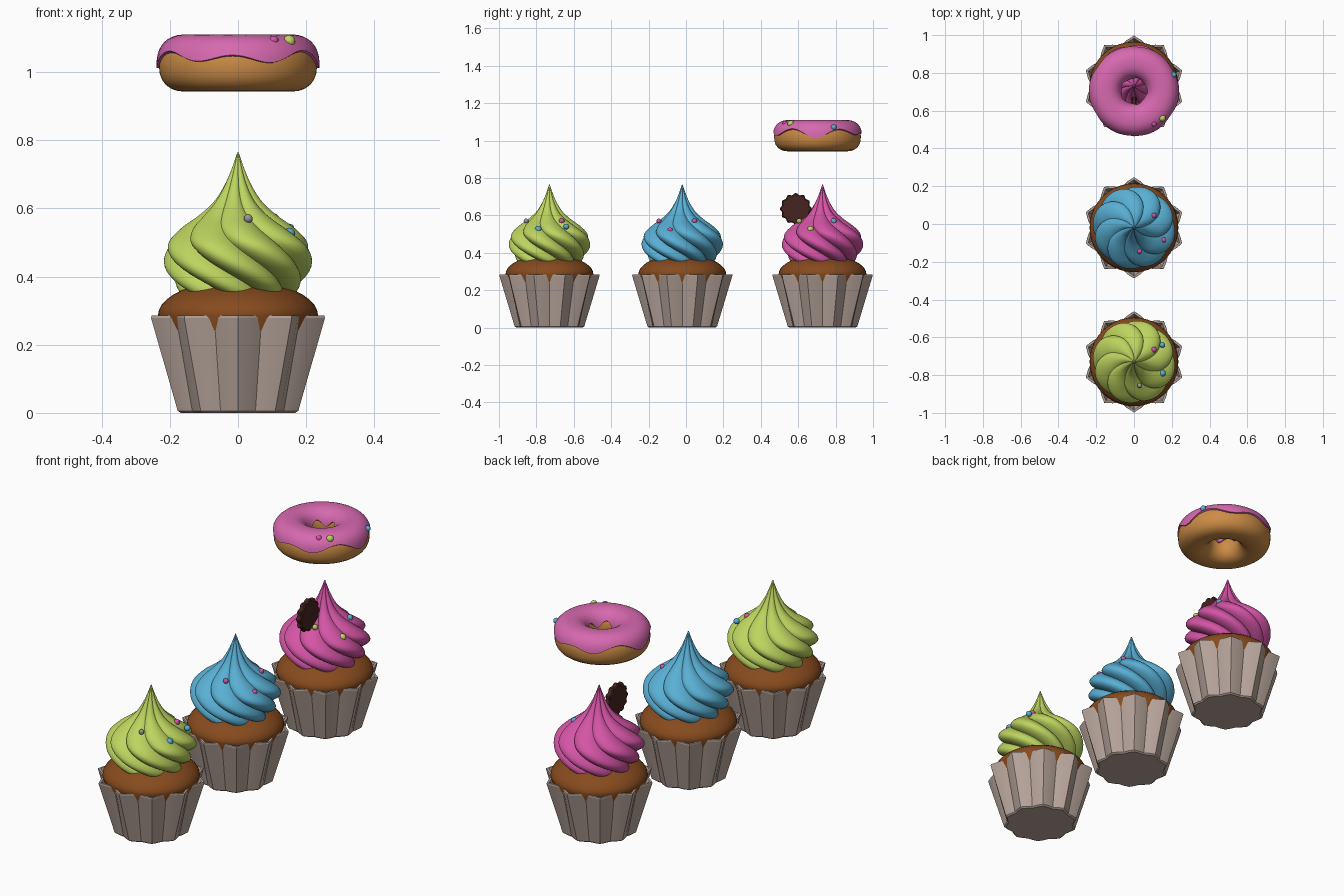
import bpy, bmesh
from math import sin, cos, pi, radians, copysign
from mathutils import Matrix

if "Cube" in bpy.data.objects:
    bpy.data.objects.remove(bpy.data.objects["Cube"])

def material(name, rgb):
    m = bpy.data.materials.new(name)
    m.diffuse_color = (*rgb, 1)
    m.use_nodes = True
    m.node_tree.nodes["Principled BSDF"].inputs["Base Color"].default_value = m.diffuse_color
    return m

GREEN = material("lime", (.51, .66, .115))
BLUE = material("blue", (.10, .43, .66))
PINK = material("pink", (.66, .09, .38))
GREY = material("grey", (.3, .3, .3))
ICING = material("icing", (.68, .14, .43))
DOUGH = material("dough", (.60, .26, .06))
CAKE = material("cake", (.24, .07, .013))
PAPER = material("paper", (.48, .38, .33))
COOKIE = material("cookie", (.06, .017, .013))

def finish(bm, name, mat, loc, angle):
    bmesh.ops.recalc_face_normals(bm, faces=bm.faces)
    me = bpy.data.meshes.new(name)
    bm.to_mesh(me)
    bm.free()
    ob = bpy.data.objects.new(name, me)
    bpy.context.collection.objects.link(ob)
    ob.location = loc
    me.materials.append(mat)
    bpy.ops.object.select_all(action='DESELECT')
    ob.select_set(True)
    bpy.context.view_layer.objects.active = ob
    bpy.ops.object.shade_smooth_by_angle(angle=radians(angle))
    return ob

def rings(name, mat, loc, rows, cols, point, caps=True, loop=False, angle=40):
    """Skin of stacked rings; point(row, angle) gives (radius, z, twist)."""
    bm = bmesh.new()
    grid = []
    for i in range(rows):
        ring = []
        for j in range(cols):
            a = 2 * pi * j / cols
            r, z, tw = point(i, a)
            ring.append(bm.verts.new((r * cos(a + tw), r * sin(a + tw), z)))
        grid.append(ring)
    for i in range(rows if loop else rows - 1):
        lo, hi = grid[i], grid[(i + 1) % rows]
        for j in range(cols):
            k = (j + 1) % cols
            bm.faces.new((lo[j], lo[k], hi[k], hi[j]))
    if caps:
        bm.faces.new(grid[0])
        bm.faces.new(grid[-1])
    return finish(bm, name, mat, loc, angle)

def ball(name, mat, loc, r):
    bm = bmesh.new()
    bmesh.ops.create_uvsphere(bm, u_segments=16, v_segments=10, radius=r)
    finish(bm, name, mat, loc, 60)

def interp(profile, t):
    """Smooth (Catmull-Rom) sample of a (radius, z) profile."""
    f = t * (len(profile) - 1)
    i = min(int(f), len(profile) - 2)
    u = f - i
    p = [profile[max(0, min(len(profile) - 1, i + k))] for k in (-1, 0, 1, 2)]
    return [.5 * (2 * b + (c - a) * u + (2*a - 5*b + 4*c - d) * u**2
                  + (3*b - a - 3*c + d) * u**3) for a, b, c, d in zip(*p)]

# paper cup: (mean radius, flute depth, z), outside up, over the rim, down inside
CUP = [(.168, .008, 0), (.176, .010, .006), (.246, .022, .278), (.245, .022, .285),
       (.233, .022, .285), (.230, .022, .278), (.205, .018, .19)]

def cup(i, a):
    r, d, z = CUP[i]
    return r + d * cos(10 * (a - pi / 2)), z, 0

# swirled frosting silhouette, bottom to tip
SWIRL = [(.11, .34), (.155, .352), (.195, .395), (.218, .445), (.213, .495), (.170, .54),
         (.115, .58), (.072, .62), (.040, .67), (.018, .72), (.002, .765)]
ROWS = 44

def swirl(i, a):
    r, z = interp(SWIRL, i / (ROWS - 1))
    u = max(0, min(1, (z - .34) / .425))
    lobe = abs(sin(4 * a)) ** .8
    return max(r, .002) * (.83 + .17 * lobe), z - .015 * (1 - u)**4 * lobe, 2.2 * (1 - u)**2.5

def dome(i, a):
    t = pi / 2 * i / 10
    return max(.235 * cos(t), .002), .285 + .105 * sin(t), 0

def sponge(i, a):
    return (.20, .20, 0) if i == 0 else dome(i - 1, a)

def cupcake(tag, y, mat, sprinkles):
    at = (0, y, 0)
    rings(tag + "_paper_cup", PAPER, at, len(CUP), 40, cup, angle=12)
    rings(tag + "_sponge", CAKE, at, 12, 40, sponge)
    rings(tag + "_frosting", mat, at, ROWS, 96, swirl, angle=50)
    for n, (m, x, dy, z, r) in enumerate(sprinkles):
        ball(f"{tag}_sprinkle_{n}", m, (x, y + dy, z), r)

cupcake("lime", -.73, GREEN, [(GREY, .03, -.125, .57, .013), (PINK, .105, .065, .57, .015),
        (BLUE, .15, -.06, .525, .018), (BLUE, .15, .09, .54, .015)])
cupcake("blue", -.02, BLUE, [(PINK, .03, -.125, .57, .013), (PINK, .105, .065, .57, .014),
        (PINK, .155, -.065, .52, .015), (GREEN, .18, -.04, .48, .016)])
cupcake("pink", .73, PINK, [(GREEN, .03, -.125, .57, .014), (BLUE, .105, .06, .57, .015),
        (GREEN, .15, -.065, .525, .018)])

# scalloped chocolate cookie standing in the pink frosting
cookie = rings("cookie", COOKIE, (0, .587, .635), 4, 72,
               lambda i, a: ((.074, .08, .08, .074)[i] + .005 * cos(12 * a),
                             (-.014, -.009, .009, .014)[i], 0))
cookie.data.transform(Matrix.Rotation(pi / 2, 4, 'Y'))

# doughnut floating above the pink cupcake
HUB = (0, .703, 1.02)

def section(phi, rad, hgt):
    c, s = cos(phi), sin(phi)
    return .152 + rad * copysign(abs(c)**.85, c), hgt * copysign(abs(s)**.85, s), 0

rings("doughnut", DOUGH, HUB, 24, 64,
      lambda i, a: section(2 * pi * i / 24, .080, .078), caps=False, loop=True)

def icing(i, a):
    edge = .2 + .17 * cos(6 * a + pi + .3) + .1 * cos(4 * a + pi)
    inner = pi - .25 - .18 * cos(5 * a)
    t = max(0, min(1, (i - 1) / 18))
    phi = edge + (inner - edge) * t
    return section(phi, .074, .072) if i in (0, 20) else section(phi, .087, .09)

rings("doughnut_icing", ICING, HUB, 21, 96, icing, caps=False, loop=True, angle=50)
for n, (m, x, y, z, r) in enumerate([(PINK, .105, .53, 1.092, .014),
                                     (GREEN, .15, .56, 1.09, .018), (BLUE, .21, .79, 1.072, .015)]):
    ball(f"doughnut_sprinkle_{n}", m, (x, y, z), r)
